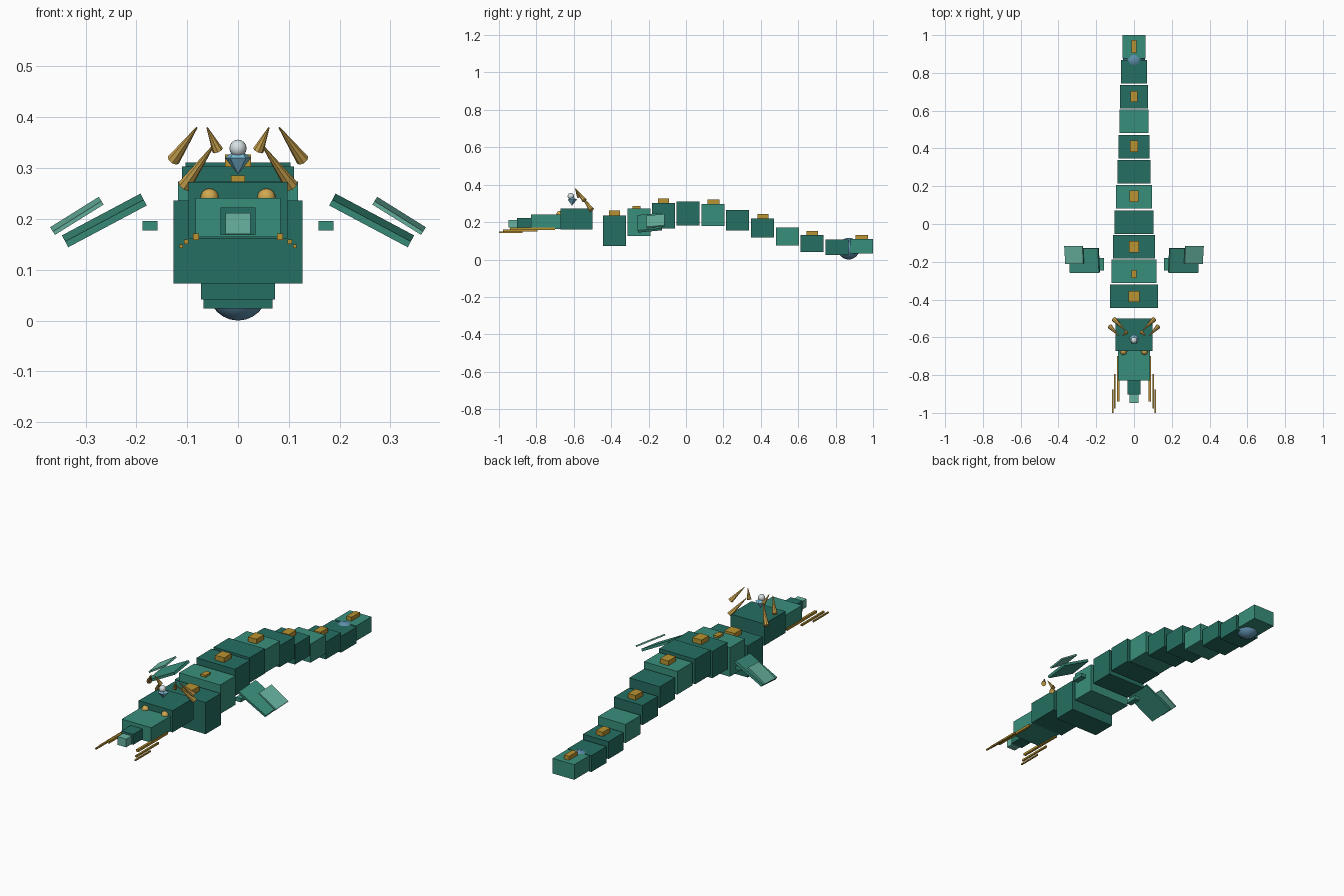
import bpy, math
from mathutils import Vector, Matrix

if "Cube" in bpy.data.objects:
    bpy.data.objects.remove(bpy.data.objects["Cube"])


def mat(name, r, g, b):
    m = bpy.data.materials.new(name)
    lin = [((c / 255 + 0.055) / 1.055) ** 2.4 for c in (r, g, b)]
    m.diffuse_color = (*lin, 1)
    m.use_nodes = True
    m.node_tree.nodes["Principled BSDF"].inputs["Base Color"].default_value = m.diffuse_color
    return m


DARK = mat("dark green", 37, 110, 97)
MID = mat("mid green", 57, 143, 124)
PALE = mat("pale green", 104, 180, 161)
GOLD = mat("gold", 186, 147, 50)
HORN = mat("light gold", 208, 168, 80)
PEARL = mat("pearl white", 215, 225, 228)
CRYSTAL = mat("crystal blue", 125, 190, 218)
ORB = mat("orb blue", 95, 145, 175)


def finish(name, m):
    o = bpy.context.object
    o.name = name
    o.data.materials.append(m)
    return o


def box(name, x, y, z, m, rot=None):
    """Box from (min, max) ranges on each axis, optionally turned about its centre."""
    c = Vector([(a + b) / 2 for a, b in (x, y, z)])
    bpy.ops.mesh.primitive_cube_add(size=1)
    o = finish(name, m)
    o.matrix_world = (Matrix.Translation(c) @ (rot or Matrix()).to_4x4()
                      @ Matrix.Diagonal([b - a for a, b in (x, y, z)] + [1]))
    return o


def ball(name, c, r, m, seg=24, rings=12):
    bpy.ops.mesh.primitive_uv_sphere_add(segments=seg, ring_count=rings, radius=r, location=c)
    o = finish(name, m)
    bpy.ops.object.shade_smooth()
    return o


def cone(name, base, tip, r, m):
    base, tip = Vector(base), Vector(tip)
    d = tip - base
    bpy.ops.mesh.primitive_cone_add(vertices=8, radius1=r, radius2=r * 0.12, depth=d.length,
                                    location=(base + tip) / 2,
                                    rotation=d.to_track_quat('Z', 'Y').to_euler())
    return finish(name, m)


# body segments: front y, half width, bottom, top, colour
segments = [
    (-.445, .127, .073, .236, DARK), (-.313, .118, .125, .274, MID),
    (-.182, .110, .165, .303, DARK), (-.052, .103, .182, .311, DARK),
    (.083, .095, .178, .297, MID), (.214, .087, .156, .266, DARK),
    (.347, .082, .118, .219, DARK), (.481, .078, .075, .171, MID),
    (.612, .073, .041, .131, DARK), (.745, .068, .024, .108, DARK),
    (.876, .062, .032, .110, MID)]
for i, (y, w, lo, hi, m) in enumerate(segments):
    box(f"body_segment_{i + 1}", (-w, w), (y, y + .124), (lo, hi), m)

# back plates: y centre, half width, half length, segment index, height
plates = [(-.383, .029, .029, 0, .025), (-.264, .014, .021, 1, .011),
          (-.120, .026, .030, 2, .024), (.147, .024, .031, 4, .024),
          (.412, .022, .030, 6, .024), (.675, .019, .030, 8, .022),
          (.940, .014, .034, 10, .020)]
for y, w, l, i, h in plates:
    top = segments[i][3]
    box(f"back_plate_{i + 1}", (-w, w), (y - l, y + l), (top - .015, top + h), GOLD)

# tail orb
ball("tail_orb", (0, .87, .058), .058, ORB)

# head
box("head", (-.097, .097), (-.672, -.5), (.161, .273), DARK)
box("snout", (-.084, .084), (-.828, -.672), (.164, .241), MID)
box("muzzle", (-.034, .034), (-.903, -.828), (.168, .222), DARK)
box("nose_tip", (-.025, .025), (-.948, -.903), (.17, .212), PALE)

# crest jewel and pearl
bpy.ops.mesh.primitive_cone_add(vertices=5, radius1=0, radius2=.027, depth=.032, location=(0, -.61, .304))
finish("crest_jewel_lower", CRYSTAL)
bpy.ops.mesh.primitive_cone_add(vertices=5, radius1=.027, radius2=0, depth=.02, location=(0, -.61, .33))
finish("crest_jewel_upper", CRYSTAL)
ball("crest_pearl", (0, -.616, .339), .017, PEARL, 16, 8)

for s, side in ((-1, "left"), (1, "right")):
    # horns and eyes
    cone(f"{side}_main_horn", (s * .105, -.505, .265), (s * .048, -.562, .345), .014, HORN)
    cone(f"{side}_outer_horn", (s * .127, -.543, .316), (s * .081, -.592, .38), .013, HORN)
    cone(f"{side}_inner_horn", (s * .04, -.572, .335), (s * .061, -.592, .38), .011, HORN)
    ball(f"{side}_eye", (s * .056, -.675, .242), .018, HORN, 16, 8)

    # whiskers: x, y range, z, half thickness
    for i, (x, y, z, t) in enumerate([(.083, (-.94, -.70), .165, .006),
                                      (.102, (-.978, -.795), .155, .0045),
                                      (.112, (-1.0, -.875), .146, .0035)]):
        box(f"{side}_whisker_{i + 1}", (s * x - t, s * x + t), y, (z - t, z + t), GOLD)

    # side fins: shoulder stub, broad vane and outer vane
    xs = s * .173
    box(f"{side}_fin_stub", (xs - .015, xs + .015), (-.245, -.18), (.177, .196), MID)
    tilt = Matrix.Rotation(math.radians(6), 3, 'X')
    for part, cx, cy, cz, l, w, t, a, m in (
            ("vane", .263, -.193, .197, .175, .13, .013, 28, MID),
            ("outer_vane", .317, -.163, .206, .113, .095, .008, 32, PALE)):
        rot = Matrix.Rotation(math.radians(s * a), 3, 'Y') @ tilt
        box(f"{side}_fin_{part}", (s * cx - l / 2, s * cx + l / 2),
            (cy - w / 2, cy + w / 2), (cz - t / 2, cz + t / 2), m, rot)
